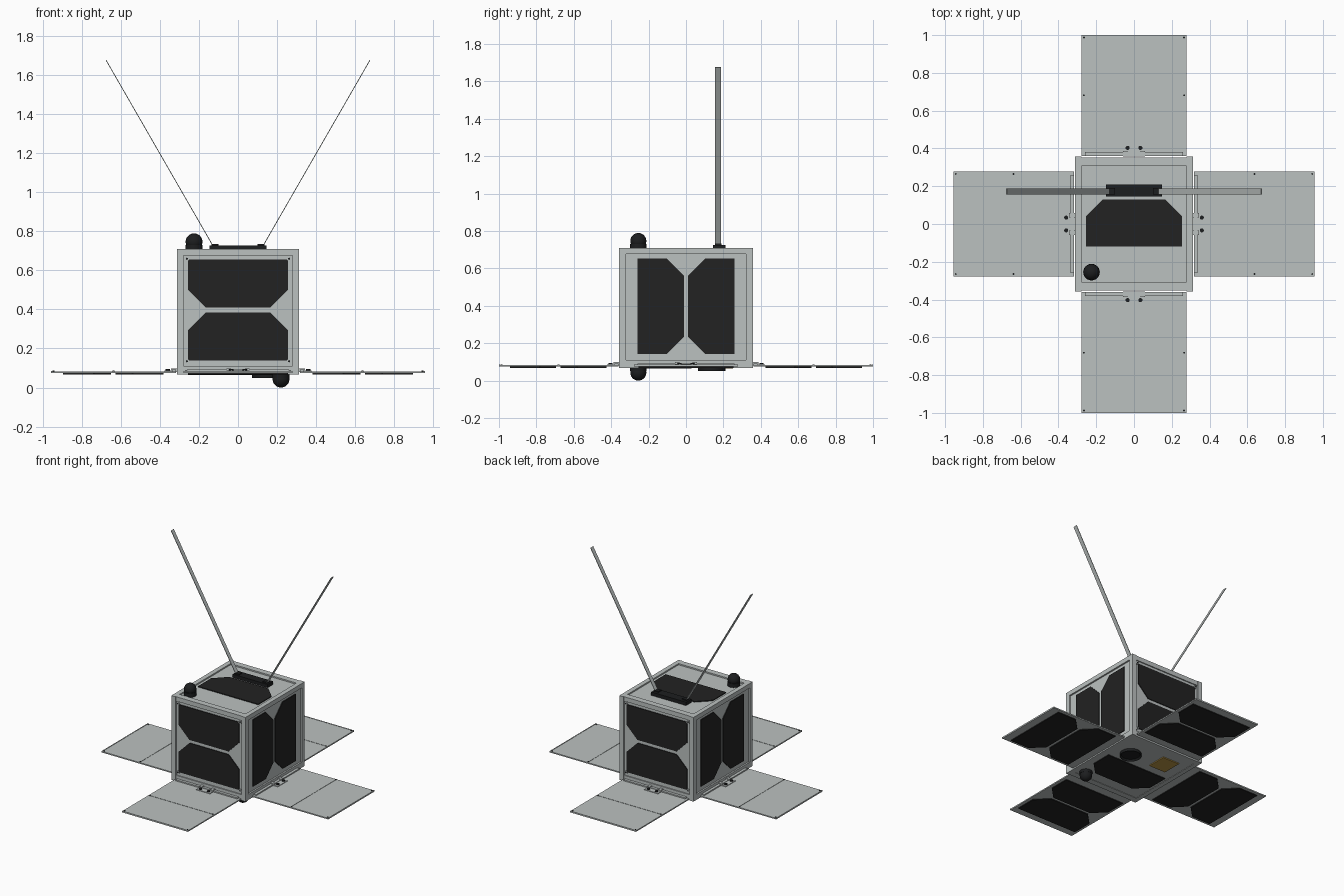
import bpy, bmesh, math
from mathutils import Matrix, Vector

if "Cube" in bpy.data.objects:
    bpy.data.objects.remove(bpy.data.objects["Cube"], do_unlink=True)


def material(name, rgb):
    m = bpy.data.materials.new(name)
    m.use_nodes = True
    color = (*rgb, 1.0)
    m.diffuse_color = color
    m.node_tree.nodes["Principled BSDF"].inputs["Base Color"].default_value = color
    return m


GREY = material("light grey aluminium", (0.50, 0.535, 0.53))
BLACK = material("black solar cell", (0.016, 0.016, 0.016))
DARK = material("black plastic", (0.012, 0.013, 0.014))
GOLD = material("gold patch", (0.48, 0.30, 0.06))


def finish(name, bm, mat, smooth=False):
    bmesh.ops.recalc_face_normals(bm, faces=bm.faces)
    me = bpy.data.meshes.new(name)
    bm.to_mesh(me)
    bm.free()
    me.materials.append(mat)
    ob = bpy.data.objects.new(name, me)
    bpy.context.scene.collection.objects.link(ob)
    if smooth:
        bpy.ops.object.select_all(action="DESELECT")
        ob.select_set(True)
        bpy.context.view_layer.objects.active = ob
        bpy.ops.object.shade_smooth_by_angle(angle=math.radians(35))
    return ob


def box(name, x, y, z, mat=GREY, matrix=Matrix()):
    """Box from (min, max) pairs."""
    bm = bmesh.new()
    bmesh.ops.create_cube(bm, size=1)
    for v in bm.verts:
        v.co = matrix @ Vector([(a + b) / 2 + c * (b - a)
                                for (a, b), c in zip((x, y, z), v.co)])
    return finish(name, bm, mat)


def disc(name, at, radius, height, mat, matrix=Matrix(), sides=24):
    bm = bmesh.new()
    bmesh.ops.create_cone(bm, cap_ends=True, segments=sides, radius1=radius,
                          radius2=radius, depth=height,
                          matrix=matrix @ Matrix.Translation(at))
    return finish(name, bm, mat, True)


def ball(name, at, radius):
    bm = bmesh.new()
    bmesh.ops.create_uvsphere(bm, u_segments=24, v_segments=14, radius=radius,
                              matrix=Matrix.Translation(at))
    return finish(name, bm, DARK, True)


def frame(origin, u, v):
    """Matrix whose local axes are u, v and their normal."""
    u, v = Vector(u), Vector(v)
    m = Matrix((u, v, u.cross(v))).transposed().to_4x4()
    m.translation = Vector(origin)
    return m


def cell(name, matrix, v0, v1):
    """Solar cell with its two corners on the v0 side cut off."""
    w, cut = 0.255, 0.09
    vc = v0 + math.copysign(cut, v1 - v0)
    outline = [(-w, v1), (w, v1), (w, vc), (w - cut, v0), (cut - w, v0), (-w, vc)]
    bm = bmesh.new()
    f = bm.faces.new([bm.verts.new((a, b, 0)) for a, b in outline])
    top = bmesh.ops.extrude_face_region(bm, geom=[f])["geom"]
    for e in top:
        if isinstance(e, bmesh.types.BMVert):
            e.co.z += 0.006
    bm.transform(matrix)
    return finish(name, bm, BLACK)


def cell_pair(name, matrix):
    for side, s in (("a", 1), ("b", -1)):
        cell(f"{name}_{side}", matrix, s * 0.012, s * 0.258)


# Body core, corner posts and edge beams
X, Y, BOT, TOP = 0.313, 0.357, 0.068, 0.71
box("body_core", (-X + .012, X - .012), (-Y + .012, Y - .012), (BOT + .003, TOP - .01))
for sx in (-1, 1):
    for sy in (-1, 1):
        box("corner_post", sorted((sx * (X - .035), sx * X)),
            sorted((sy * (Y - .035), sy * Y)), (BOT, TOP))
for s in (-1, 1):
    for label, z in (("top", (TOP - .034, TOP)), ("bottom", (BOT, BOT + .042))):
        box(f"{label}_side_beam", sorted((s * (X - .035), s * X)), (-Y, Y), z)
        box(f"{label}_cross_beam", (-X + .035, X - .035),
            sorted((s * (Y - .05), s * (Y - .004))), z)

# Side panels, each with two cells and four corner screws
MID = 0.397
walls = {
    "front": frame((0, -Y + .012, MID), (1, 0, 0), (0, 0, 1)),
    "back": frame((0, Y - .012, MID), (-1, 0, 0), (0, 0, 1)),
    "left": frame((X - .012, 0, MID), (0, 0, -1), (0, 1, 0)),
    "right": frame((-X + .012, 0, MID), (0, 0, 1), (0, 1, 0)),
}
for side, m in walls.items():
    cell_pair(f"{side}_cell", m)
    if side in ("front", "back"):
        for u in (-.262, .262):
            for v in (-.262, .262):
                disc(f"{side}_screw", (u, v, .003), .012, .008, GREY, m, 12)
                disc(f"{side}_screw_socket", (u, v, .006), .006, .004, DARK, m, 6)

# Four deployed wings, built outward along local y
for side, angle, start in (("left", -90, X), ("right", 90, X), ("back", 0, Y), ("front", 180, Y)):
    m = Matrix.Rotation(math.radians(angle), 4, "Z") @ Matrix.Translation((0, start, 0))
    length = 0.643
    box(f"{side}_wing", (-.278, .278), (.004, length), (.074, .083), GREY, m)
    box(f"{side}_wing_seam", (-.278, .278), (.322, .326), (.083, .085), GREY, m)
    box(f"{side}_wing_tip_lip", (-.278, .278), (length - .006, length), (.083, .085), GREY, m)
    under = m @ frame((0, .325, .074), (-1, 0, 0), (0, 1, 0))
    cell_pair(f"{side}_wing_cell", under)
    for u in (-.265, .265):
        for v in (.325, .63):
            disc(f"{side}_wing_pin", (u, v, .084), .005, .005, DARK, m, 8)
    # Hinge rod, bracket and screws
    box(f"{side}_hinge_rod", (-.26, .26), (.004, .024), (.078, .092), GREY, m)
    box(f"{side}_hinge_bracket", (-.058, .058), (.0, .064), (.08, .088), GREY, m)
    for s in (-1, 1):
        box(f"{side}_hinge_tab", sorted((s * .035, s * .058)), (0, .03), (.08, .098), GREY, m)
        disc(f"{side}_hinge_screw", (s * .034, .046, .09), .011, .01, DARK, m, 12)

# Top deck: cell, antenna housing and dome
cell("top_cell", frame((0, 0, TOP - .01), (1, 0, 0), (0, 1, 0)), .13, -.12)
box("antenna_housing", (-.147, .147), (.145, .21), (TOP - .01, .726), DARK)
for s in (-1, 1):
    base, tip = Vector((s * .125, .172, .72)), Vector((s * .675, .172, 1.675))
    along = (tip - base).normalized()
    m = frame(base, (0, 1, 0), along)
    box("antenna_blade", (-.016, .016), (0, (tip - base).length), (-.002, .002), GREY, m)
    box("antenna_clamp", sorted((s * .1, s * .135)), (.155, .19), (.722, .734), DARK)
disc("top_dome_base", (-.225, -.255, .715), .044, .03, DARK)
ball("top_dome", (-.225, -.255, .746), .043)

# Underside: cell, round port, gold patch and dome
cell("bottom_cell", frame((0, 0, BOT + .003), (-1, 0, 0), (0, 1, 0)), -.22, .03)
bm = bmesh.new()
bmesh.ops.create_cone(bm, cap_ends=True, segments=32, radius1=.074, radius2=.074, depth=.024,
                      matrix=Matrix.Translation((.145, .137, .062)))
bm.normal_update()
face = min(bm.faces, key=lambda f: f.calc_center_median().z)
bmesh.ops.inset_region(bm, faces=[face], thickness=.01)
bmesh.ops.translate(bm, verts=face.verts, vec=(0, 0, .012))
finish("round_port", bm, DARK, True)
box("gold_patch", (-.195, -.055), (.1, .25), (BOT - .004, BOT + .004), GOLD)
disc("bottom_dome_base", (.22, -.255, .062), .044, .024, DARK)
ball("bottom_dome", (.22, -.255, .043), .043)
